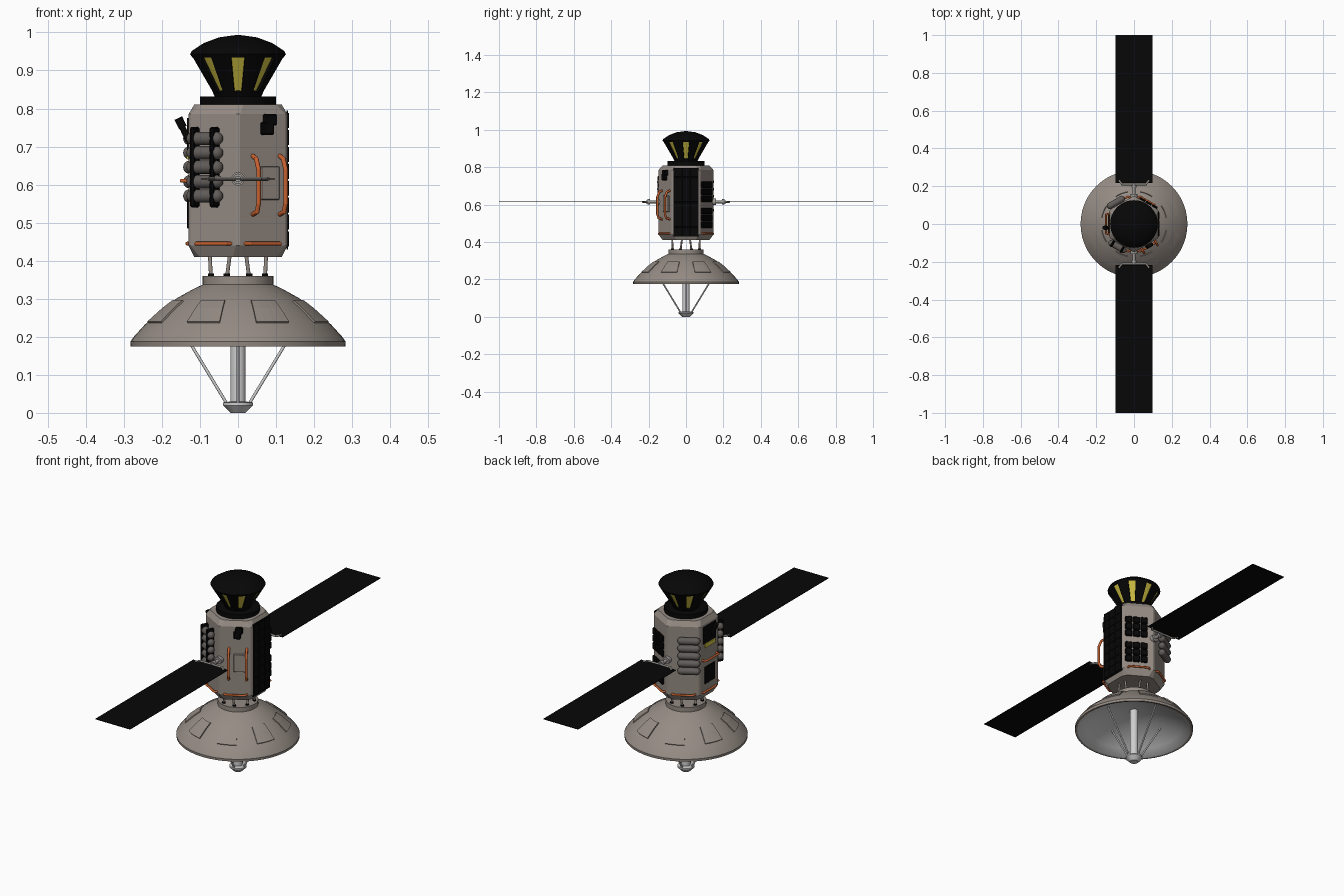
import bpy, bmesh, math
from mathutils import Vector, Matrix

if "Cube" in bpy.data.objects:
    bpy.data.objects.remove(bpy.data.objects["Cube"])


def mat(name, r, g, b):
    m = bpy.data.materials.new(name)
    m.diffuse_color = (r, g, b, 1)
    m.use_nodes = True
    m.node_tree.nodes["Principled BSDF"].inputs["Base Color"].default_value = m.diffuse_color
    return m


TAUPE = mat("taupe hull", .30, .26, .23)
BLACK = mat("black", .002, .002, .002)
YELLOW = mat("yellow", .68, .57, .06)
ORANGE = mat("orange", .58, .12, .03)
TANK = mat("dark grey tank", .12, .108, .10)
LIGHT = mat("light grey metal", .62, .62, .62)
GREY = mat("grey bracket", .34, .32, .30)


def finish(name, bm, mats, smooth=True):
    bmesh.ops.recalc_face_normals(bm, faces=bm.faces)
    me = bpy.data.meshes.new(name)
    bm.to_mesh(me)
    bm.free()
    for m in mats:
        me.materials.append(m)
    if smooth:
        me.polygons.foreach_set("use_smooth", [True] * len(me.polygons))
        me.set_sharp_from_angle(angle=math.radians(32))
    ob = bpy.data.objects.new(name, me)
    bpy.context.collection.objects.link(ob)
    return ob


def lathe(name, prof, mats, n=40, rule=None, recess=0):
    """Spin (radius, z) points about z; rule(profile step, segment) picks the material."""
    bm = bmesh.new()
    rings = []
    for r, z in prof:
        if r == 0:
            rings.append([bm.verts.new((0, 0, z))] * n)
        else:
            rings.append([bm.verts.new((r * math.cos(2 * math.pi * k / n),
                                        r * math.sin(2 * math.pi * k / n), z)) for k in range(n)])
    for i in range(len(prof) - 1):
        for k in range(n):
            q = [rings[i][k], rings[i][(k + 1) % n], rings[i + 1][(k + 1) % n], rings[i + 1][k]]
            f = bm.faces.new(list(dict.fromkeys(q)))
            f.material_index = rule(i, k) if rule else 0
    if recess:
        bmesh.ops.recalc_face_normals(bm, faces=bm.faces)
        windows = [f for f in bm.faces if f.material_index == 1]
        rim = bmesh.ops.inset_region(bm, faces=windows, thickness=.001, depth=-recess)
        for f in rim["faces"]:
            f.material_index = 0
    return finish(name, bm, mats)


def add_rod(bm, p, q, r, n=12):
    p, q = Vector(p), Vector(q)
    rot = (q - p).to_track_quat('Z', 'Y').to_matrix().to_4x4()
    bmesh.ops.create_cone(bm, cap_ends=True, segments=n, radius1=r, radius2=r,
                          depth=(q - p).length, matrix=Matrix.Translation((p + q) / 2) @ rot)


def add_ball(bm, p, r):
    bmesh.ops.create_uvsphere(bm, u_segments=14, v_segments=10, radius=r, matrix=Matrix.Translation(p))


def rods(name, lines, m):
    bm = bmesh.new()
    for p, q, r in lines:
        add_rod(bm, p, q, r)
    return finish(name, bm, [m])


def rail(name, pts, r, m):
    """Bent tube with round joints."""
    bm = bmesh.new()
    for a, b in zip(pts, pts[1:]):
        add_rod(bm, a, b, r)
    for p in pts:
        add_ball(bm, p, r)
    return finish(name, bm, [m])


def on_side(deg, u, out, z):
    """Point on a hull side: u along the side, out from its surface."""
    a = math.radians(deg)
    n, t = Vector((math.cos(a), math.sin(a), 0)), Vector((-math.sin(a), math.cos(a), 0))
    return n * (.13 + out) + t * u + Vector((0, 0, z))


def plates(name, deg, rects, out, m, bevel=0):
    """Boxes (u0, u1, z0, z1) standing out from a hull side."""
    bm = bmesh.new()
    for u0, u1, z0, z1 in rects:
        c = on_side(deg, (u0 + u1) / 2, out / 2 - .001, (z0 + z1) / 2)
        mx = Matrix.Translation(c) @ Matrix.Rotation(math.radians(deg), 4, 'Z')
        bmesh.ops.create_cube(bm, size=1, matrix=mx @ Matrix.Diagonal((out + .002, u1 - u0, z1 - z0, 1)))
    if bevel:
        bmesh.ops.bevel(bm, geom=bm.edges[:], offset=bevel, segments=1, affect='EDGES')
    return finish(name, bm, [m], False)


# Hexagonal hull with chamfered ends and corners
bm = bmesh.new()
for z, ap, half in ((.41, .115, .05), (.44, .13, .069), (.785, .13, .069), (.81, .115, .05)):
    for d in range(0, 360, 60):
        for s in (-half, half):
            bm.verts.new(on_side(d, s, ap - .13, z))
bmesh.ops.convex_hull(bm, input=bm.verts[:])
bmesh.ops.dissolve_limit(bm, angle_limit=.01, verts=bm.verts[:], edges=bm.edges[:])
finish("hull", bm, [TAUPE], False)

# Collar and flared cap with eight recessed yellow windows
lathe("collar", [(0, .808), (.1, .808), (.1, .832), (0, .832)], [BLACK])
lathe("flared_cap", [(0, .83), (.06, .83), (.066, .842), (.12, .934), (.126, .943), (.122, .951),
                     (.09, .972), (.05, .987), (0, .994)], [BLACK, YELLOW], 40,
      lambda i, k: 1 if i == 2 and k % 5 in (0, 4) else 0, .008)

# Dish: taupe outside, light metal bowl inside
OUTER = [(.093, .36), (.093, .337), (.115, .327), (.16, .302), (.2, .272), (.245, .232),
         (.275, .199), (.283, .187), (.282, .175)]
lathe("dish", [(0, .36)] + OUTER + [(.272, .176), (.235, .204), (.19, .232), (.12, .262), (.06, .277), (0, .282)],
      [TAUPE, LIGHT], 48, lambda i, k: 1 if i >= 10 else 0)

# Raised panels on the dish
bm = bmesh.new()
for j in range(8):
    grid = []
    for r, z in ((.172, .293), (.2, .272), (.24, .2365)):
        grid.append([[bm.verts.new(((r + o * .6) * math.cos(a), (r + o * .6) * math.sin(a), z + o * .8))
                      for a in (math.radians(22.5 + 45 * j + s * 5.5) for s in range(-2, 3))]
                     for o in (-.004, .005)])
    for g, h in zip(grid, grid[1:]):
        for k in range(4):
            for s in (0, 1):
                bm.faces.new((g[s][k], g[s][k + 1], h[s][k + 1], h[s][k]))
        for k in (0, 4):
            bm.faces.new((g[0][k], g[1][k], h[1][k], h[0][k]))
    for g in (grid[0], grid[-1]):
        for k in range(4):
            bm.faces.new((g[0][k], g[0][k + 1], g[1][k + 1], g[1][k]))
finish("dish_panels", bm, [TAUPE], False)

# Struts joining hull and dish, with dark feet
ring = [math.radians(22.5 + 45 * k) for k in range(8)]
polar = lambda r, a, z: (r * math.cos(a), r * math.sin(a), z)
rods("dish_struts", [(polar(.077, a, .355), polar(.077, a + (.12 if k % 2 else -.12), .42), .005)
                     for k, a in enumerate(ring)], TAUPE)
rods("strut_feet", [(polar(.077, a, .358), polar(.077, a, .366), .008) for a in ring], BLACK)

# Feed mast under the dish
lathe("feed_mast", [(0, .02), (.02, .02), (.02, .285), (0, .285)], [LIGHT], 20)
lathe("feed_horn", [(0, 0), (.02, 0), (.04, .02), (.04, .027), (.02, .03), (0, .03)], [LIGHT], 16)
rods("feed_struts", [(polar(.028, k * math.pi / 2, .022), polar(.165, k * math.pi / 2, .248), .004)
                     for k in range(4)], LIGHT)

# Solar wings and their brackets
for s, nm in ((-1, "front"), (1, "rear")):
    bm = bmesh.new()
    bmesh.ops.create_cube(bm, size=1, matrix=Matrix.Translation((0, s * .609, .615)) @
                          Matrix.Diagonal((.194, .782, .003, 1)))
    finish(nm + "_solar_wing", bm, [BLACK], False)
    P = lambda x, y: (x, s * y, .615)
    rods(nm + "_wing_bracket",
         [(P(0, .125), P(0, .16), .018), (P(0, .155), P(0, .215), .008), (P(0, .192), P(0, .205), .014),
          (P(-.065, .21), P(.065, .21), .005)] +
         [(P(e * .062, .208), P(e * .08, .232), .005) for e in (-1, 1)], GREY)

# Black tiled radiator on the right side
plates("radiator", 0, [(-.067, .067, .43, .795)], .002, BLACK)
plates("radiator_tiles", 0, [(-.064 + .043 * i, -.024 + .043 * i, .437 + .0445 * j, .477 + .0445 * j)
                             for i in range(3) for j in range(8)], .004, BLACK, .001)

# Two blocks of black cells on the rear right side
plates("cell_blocks", 60, [(-.066 + .037 * i, -.032 + .037 * i, z + .037 * j, z + .034 + .037 * j)
                           for z in (.475, .615) for i in range(3) for j in range(3)], .011, BLACK, .004)

# Tank racks on both left diagonal sides
for d, nm, shift in ((120, "rear", .026), (240, "front", -.016)):
    bm = bmesh.new()
    for k in range(5):
        a, b = (on_side(d, u + shift, .017, .57 + .0378 * k) for u in (-.036, .036))
        add_rod(bm, a, b, .0175, n=14)
        add_ball(bm, a, .0175)
        add_ball(bm, b, .0175)
    finish(nm + "_tanks", bm, [TANK])
plates("tank_straps", 240, [(u - .006, u + .006, .54, .752) for u in (-.046, .014)], .038, BLACK, .005)

# Equipment on the left side
plates("left_upper_panel", 180, [(-.05, .05, .69, .775)], .004, BLACK)
plates("left_warning_strip", 180, [(-.04, .04, .668, .688)], .006, YELLOW)
plates("left_lower_box", 180, [(-.04, .04, .485, .57)], .004, BLACK, .001)
rail("left_grab_rail", [on_side(180, u, o, .61) for u, o in
                        ((-.055, 0), (-.05, .018), (.05, .018), (.055, 0))], .005, ORANGE)
rods("left_camera", [((-.13, -.02, .715), (-.147, -.02, .752), .008),
                     ((-.145, -.02, .75), (-.157, -.02, .775), .011)], BLACK)

# Equipment on the front right side
plates("access_box", 300, [(-.009, .047, .56, .648)], .008, TAUPE, .002)
plates("front_sensor", 300, [(-.008, .025, .73, .765), (0, .034, .755, .786)], .02, BLACK, .004)
for u, nm in ((-.03, "inner"), (.052, "outer")):
    rail(nm + "_handrail", [on_side(300, u, o, z) for o, z in
                            ((0, .675), (.018, .668), (.03, .64), (.03, .55), (.022, .528), (0, .522))],
         .006, ORANGE)

# Orange rails along the lower hull edge
for d in (60, 120, 180, 240, 300):
    h = .003 if d == 180 else .012
    rail("lower_rail_%d" % d, [on_side(d, u, o, .445) for u, o in
                               ((-.052, 0), (-.045, h), (.045, h), (.052, 0))], .005, ORANGE)
